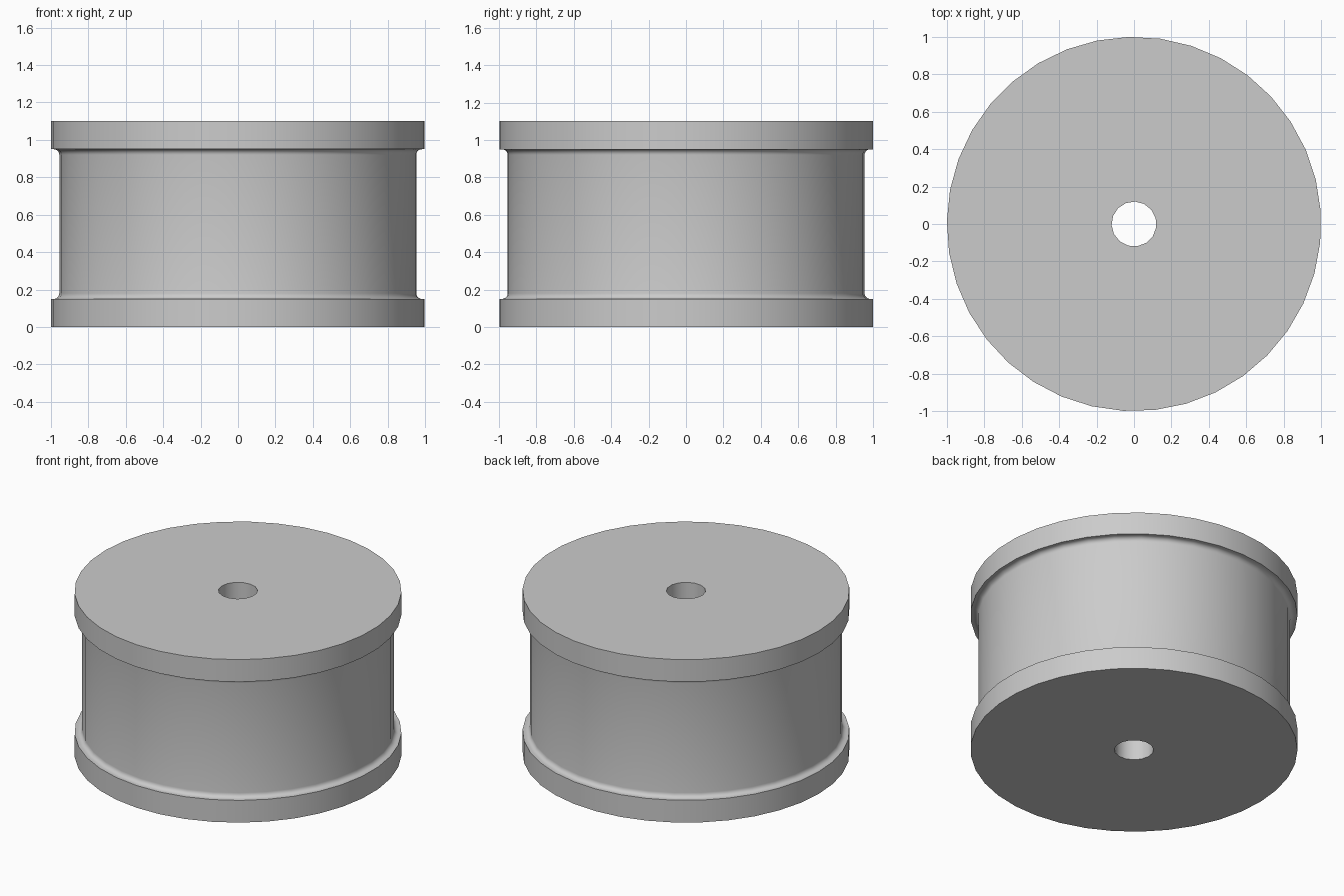
import bpy
import bmesh
from math import sin, cos, pi, radians

cube = bpy.data.objects.get("Cube")
if cube:
    bpy.data.objects.remove(cube, do_unlink=True)

HEIGHT, FLANGE, RIM, BODY, FILLET, HOLE = 1.10, 0.15, 1.0, 0.955, 0.03, 0.12

grey = bpy.data.materials.new("light grey")
grey.use_nodes = True
colour = (0.6, 0.6, 0.6, 1)
grey.diffuse_color = colour
grey.node_tree.nodes["Principled BSDF"].inputs["Base Color"].default_value = colour


def ring(bm, radius, z, sides, turn):
    """Closed loop of vertices around the axis."""
    angles = [radians(turn) + 2 * pi * i / sides for i in range(sides)]
    return [bm.verts.new((radius * cos(a), radius * sin(a), z)) for a in angles]


def wall(bm, profile, sides, turn):
    """Revolve a profile; return its first and last loops of edges."""
    rings = [ring(bm, r, z, sides, turn) for r, z in profile]
    for low, high in zip(rings, rings[1:]):
        for i in range(sides):
            j = (i + 1) % sides
            bm.faces.new((low[i], low[j], high[j], high[i]))
    return [[bm.edges.get((loop[i], loop[i - 1])) for i in range(sides)]
            for loop in (rings[0], rings[-1])]


# Lower half of the outline: flange, ledge and rounded corner
lower = [(RIM, 0), (RIM, FLANGE)]
for i in range(6):
    a = pi / 2 * i / 5
    lower.append((BODY + FILLET * (1 - sin(a)), FLANGE + FILLET * (1 - cos(a))))
outline = lower + [(r, HEIGHT - z) for r, z in reversed(lower)]

# Spool with a round bore through it
bm = bmesh.new()
outer = wall(bm, outline, 37, 4)
bore = wall(bm, [(HOLE, 0), (HOLE, HEIGHT)], 15, 15)
for outside, inside in zip(outer, bore):
    bmesh.ops.triangle_fill(bm, edges=outside + inside, use_beauty=True)
bmesh.ops.recalc_face_normals(bm, faces=bm.faces)
# Merge each flat end into large faces
bmesh.ops.dissolve_limit(bm, angle_limit=radians(0.5), verts=[],
                         edges=[e for e in bm.edges
                                if all(abs(f.normal.z) > 0.99 for f in e.link_faces)])
mesh = bpy.data.meshes.new("spool")
bm.to_mesh(mesh)
bm.free()
mesh.materials.append(grey)
spool = bpy.data.objects.new("spool", mesh)
bpy.context.collection.objects.link(spool)

# Smooth sides with sharp rims
bpy.context.view_layer.objects.active = spool
spool.select_set(True)
bpy.ops.object.shade_smooth_by_angle(angle=radians(30))
